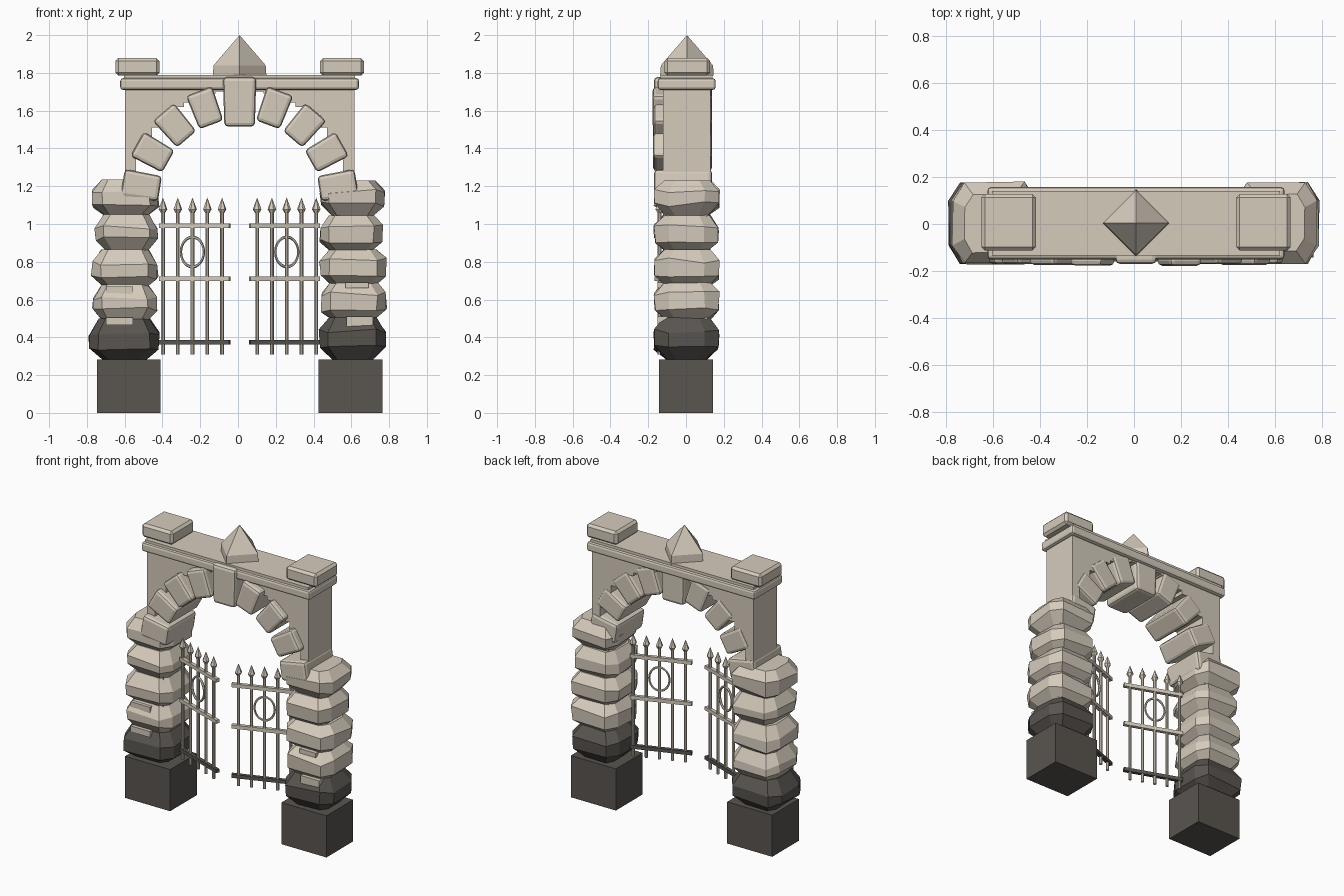
import bpy, bmesh, math, random
from mathutils import Matrix, Vector

if "Cube" in bpy.data.objects:
    bpy.data.objects.remove(bpy.data.objects["Cube"])

random.seed(7)
CX = 0.0085           # symmetry axis of the gateway


def material(name, rgb):
    m = bpy.data.materials.new(name)
    m.diffuse_color = (*rgb, 1)
    m.use_nodes = True
    m.node_tree.nodes["Principled BSDF"].inputs["Base Color"].default_value = m.diffuse_color
    return m


LIGHT = material("pale stone", (0.67, 0.60, 0.505))
DARK = material("dark stone", (0.1, 0.09, 0.08))


def finish(bm, name, mats, bevel=0, segments=2):
    bmesh.ops.recalc_face_normals(bm, faces=bm.faces)
    me = bpy.data.meshes.new(name)
    bm.to_mesh(me)
    bm.free()
    ob = bpy.data.objects.new(name, me)
    bpy.context.collection.objects.link(ob)
    for m in mats:
        me.materials.append(m)
    if bevel:
        b = ob.modifiers.new("bevel", 'BEVEL')
        b.width, b.segments = bevel, segments
    return ob


def add_box(bm, lo, hi, matrix=Matrix()):
    lo, hi = Vector(lo), Vector(hi)
    m = matrix @ Matrix.Translation((lo + hi) / 2) @ Matrix.Diagonal((*(hi - lo), 1))
    return bmesh.ops.create_cube(bm, size=1, matrix=m)["verts"]


def box(name, lo, hi, mat, bevel=0, segments=2):
    bm = bmesh.new()
    add_box(bm, lo, hi)
    return finish(bm, name, [mat], bevel, segments)


def add_cone(bm, r1, r2, z1, z2, sides, matrix=Matrix()):
    bmesh.ops.create_cone(bm, cap_ends=True, segments=sides, radius1=r1, radius2=r2,
                          depth=z2 - z1,
                          matrix=matrix @ Matrix.Translation((0, 0, (z1 + z2) / 2)))


def boulder(name, x0, x1, y0, y1, z0, z1, mat):
    """Chunky faceted stone: stacked eight-sided rings, jittered."""
    bm = bmesh.new()
    cx, cy, hx, hy = (x0 + x1) / 2, (y0 + y1) / 2, (x1 - x0) / 2, (y1 - y0) / 2
    plan = [(1, .55), (.72, 1), (-.72, 1), (-1, .55), (-1, -.55), (-.72, -1), (.72, -1), (1, -.55)]
    t1, t2 = random.uniform(.27, .36), random.uniform(.62, .72)
    rings = []
    for t, s in ((0, .6), (t1, .97), (t2, .98), (1, .7)):
        ring = []
        for px, py in plan:
            k = s + random.uniform(-.035, .025)
            dz = random.uniform(-.014, .014) if 0 < t < 1 else 0
            ring.append(bm.verts.new((cx + px * hx * k, cy + py * hy * k,
                                      z0 + t * (z1 - z0) + dz)))
        rings.append(ring)
    for a, b in zip(rings, rings[1:]):
        for i in range(8):
            j = (i + 1) % 8
            bm.faces.new((a[i], a[j], b[j], b[i]))
    bm.faces.new(rings[0])
    bm.faces.new(rings[-1])
    finish(bm, name, [mat])


# Pillars: plinth, hidden core and five rough stones each
courses = {
    "left": [(-.795, -.41, .28, .50), (-.775, -.425, .47, .68), (-.78, -.42, .66, .865),
             (-.76, -.42, .85, 1.05), (-.775, -.415, 1.04, 1.235)],
    "right": [(.425, .785, .28, .505), (.435, .79, .49, .69), (.43, .79, .67, .865),
              (.43, .77, .85, 1.045), (.43, .78, 1.04, 1.23)]}
for side, stones in courses.items():
    s = -1 if side == "left" else 1
    xa, xb = sorted((CX + s * .418, CX + s * .756))
    box(f"{side}_plinth", (xa, -.143, 0), (xb, .143, .283), DARK)
    xa, xb = sorted((CX + s * .50, CX + s * .69))
    box(f"{side}_pillar_core", (xa, -.10, .3), (xb, .11, 1.2), LIGHT)
    for i, (x0, x1, z0, z1) in enumerate(stones):
        boulder(f"{side}_pillar_stone_{i + 1}", x0, x1, -.172, .18, z0, z1,
                DARK if i == 0 else LIGHT)

# Small filler stones wedged between courses
for i, (x0, x1, z0, z1) in enumerate([(-.70, -.555, .465, .505), (-.70, -.555, .62, .67),
                                      (.575, .715, .445, .51), (.57, .69, .66, .69)]):
    box(f"filler_stone_{i + 1}", (x0, -.152, z0), (x1, .11, z1), LIGHT)

# Wall above the opening, with a stepped underside around the arch
HW, ARCH_Z, R_OPEN, N = .608, 1.12, .59, 28
profile = [(-HW, 1.75), (-HW, 1.15)]
for i in range(N):
    xa, xb = -R_OPEN + 2 * R_OPEN * i / N, -R_OPEN + 2 * R_OPEN * (i + 1) / N
    z = ARCH_Z + math.sqrt(R_OPEN ** 2 - ((xa + xb) / 2) ** 2)
    if i == 0:
        profile.append((xa, 1.15))
    profile += [(xa, z), (xb, z)]
profile += [(R_OPEN, 1.15), (HW, 1.15), (HW, 1.75)]
bm = bmesh.new()
face = bm.faces.new([bm.verts.new((CX + x, -.122, z)) for x, z in profile])
out = bmesh.ops.extrude_face_region(bm, geom=[face])
bmesh.ops.translate(bm, vec=(0, .252, 0),
                    verts=[v for v in out["geom"] if isinstance(v, bmesh.types.BMVert)])
finish(bm, "arch_wall", [LIGHT])

# Arch stones, slightly wedge shaped, with a taller keystone
for i in range(9):
    ang = math.radians(9 + i * 20.25)
    key = i == 4
    w, h = (.17, .262) if key else (.142, .2 if i in (0, 8) else .19)
    y0 = -.17 if key else -.172 + random.uniform(-.006, .006)
    bm = bmesh.new()
    for v in add_box(bm, (-w / 2, y0, -h / 2), (w / 2, .138, h / 2)):
        v.co.x *= 1.04 if v.co.z > 0 else .95
    pos = Vector((CX + .527 * math.cos(ang), 0, ARCH_Z + .527 * math.sin(ang)))
    bm.transform(Matrix.Translation(pos) @ Matrix.Rotation(math.pi / 2 - ang, 4, 'Y'))
    finish(bm, "keystone" if key else f"arch_stone_{i + 1}", [LIGHT], .02, 2)

# Cornice, end caps and pyramid finial
box("cornice", (CX - .632, -.15, 1.71), (CX + .632, .157, 1.772), LIGHT, .015, 2)
box("cornice_top", (CX - .612, -.135, 1.75), (CX + .612, .14, 1.79), LIGHT)
for side, s in (("left", -1), ("right", 1)):
    xa, xb = sorted((CX + s * .425, CX + s * .658))
    box(f"{side}_cap", (xa, -.113, 1.785), (xb, .128, 1.878), LIGHT, .016, 1)
bm = bmesh.new()
at = Matrix.Translation((CX, .005, 0))
add_cone(bm, .142, .138, 1.785, 1.84, 4, at)
add_cone(bm, .138, 0, 1.84, 2.0, 4, at)
finish(bm, "finial", [LIGHT])


# Iron gate leaves, swung forward from the hinges
def gate_leaf(side, s):
    bm = bmesh.new()
    for i in range(5):
        bar = Matrix.Translation((.018 + i * .0832, 0, 0))
        add_cone(bm, .0105, .0105, .31, 1.065, 8, bar)
        add_cone(bm, .011, .023, 1.058, 1.078, 6, bar)
        add_cone(bm, .023, 0, 1.078, 1.14, 6, bar)
    for z in (.375, .71, .99):
        for v in add_box(bm, (0, -.012, z - .012), (.393, .012, z + .012)):
            for f in v.link_faces:
                f.material_index = 1 if z < .4 else 0
    # oval ring: swept circle
    loops = []
    for i in range(24):
        a = 2 * math.pi * i / 24
        ring = []
        for j in range(6):
            b = 2 * math.pi * j / 6
            r = .079 + .008 * math.cos(b)
            ring.append(bm.verts.new((.184 + .82 * r * math.cos(a), .008 * math.sin(b),
                                      .852 + r * math.sin(a))))
        loops.append(ring)
    for i in range(24):
        a, b = loops[i], loops[(i + 1) % 24]
        for j in range(6):
            k = (j + 1) % 6
            bm.faces.new((a[j], a[k], b[k], b[j]))
    place = Matrix.Translation((-.4225, -.02, 0)) @ Matrix.Rotation(math.radians(-20), 4, 'Z')
    bm.transform(Matrix.Translation((CX, 0, 0)) @ Matrix.Diagonal((-s, 1, 1, 1)) @ place)
    finish(bm, f"{side}_gate_leaf", [LIGHT, DARK])


gate_leaf("left", -1)
gate_leaf("right", 1)
